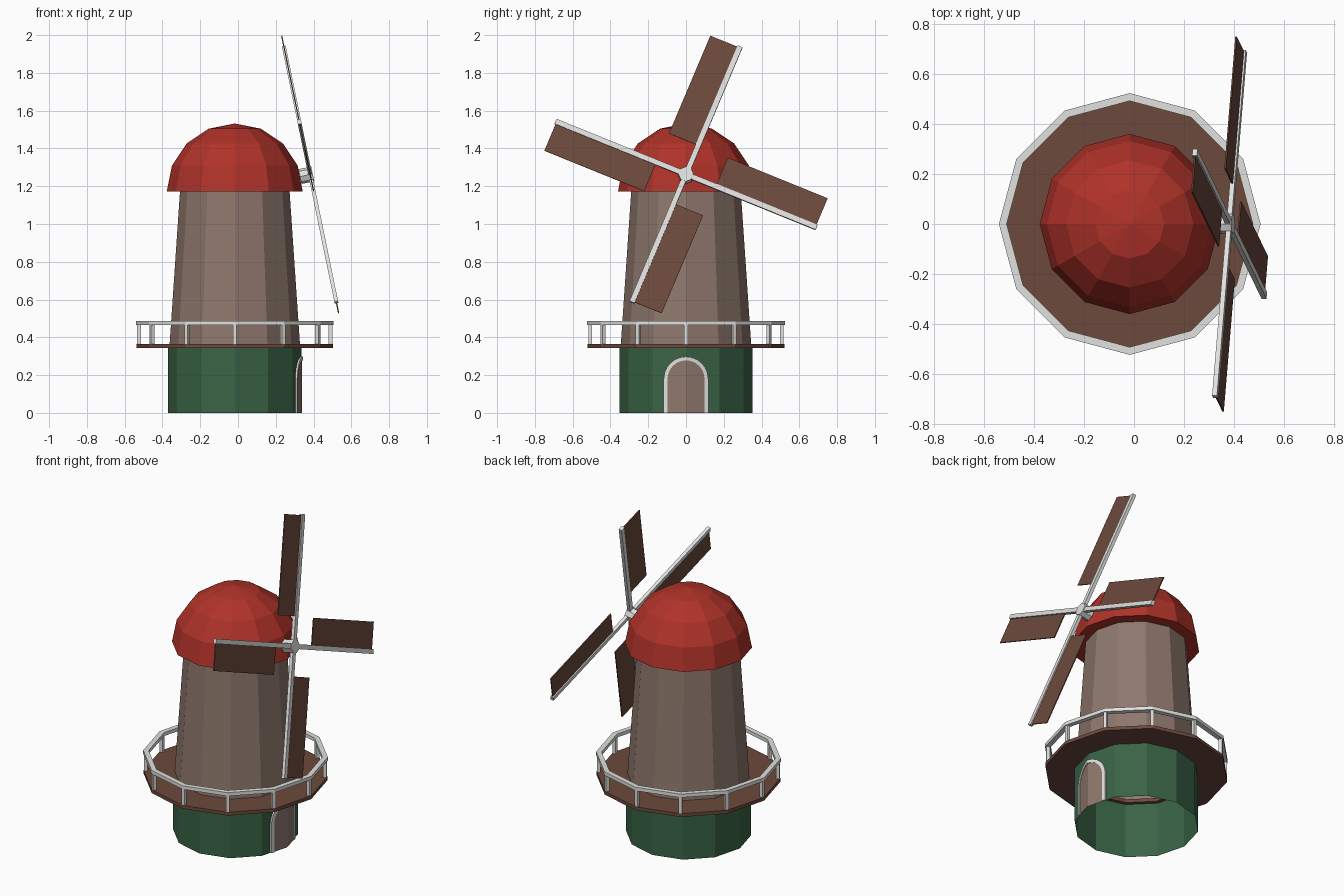
import bpy, bmesh, math
from mathutils import Matrix, Vector

if "Cube" in bpy.data.objects:
    bpy.data.objects.remove(bpy.data.objects["Cube"])

CX = -0.017   # tower axis
N = 12        # sides of all round parts


def mat(name, rgb):
    m = bpy.data.materials.new(name)
    m.diffuse_color = (*rgb, 1)
    m.use_nodes = True
    m.node_tree.nodes["Principled BSDF"].inputs["Base Color"].default_value = m.diffuse_color
    return m


RED = mat("red roof", (0.43, 0.032, 0.022))
GREEN = mat("green base", (0.041, 0.125, 0.06))
BEIGE = mat("beige wall", (0.27, 0.185, 0.15))
BROWN = mat("brown wood", (0.15, 0.066, 0.046))
WHITE = mat("white trim", (0.75, 0.75, 0.74))


def make(name, verts, faces, material, matrix=None):
    bm = bmesh.new()
    vs = [bm.verts.new(v) for v in verts]
    for f in faces:
        bm.faces.new([vs[i] for i in f])
    bmesh.ops.remove_doubles(bm, verts=bm.verts, dist=1e-5)
    bmesh.ops.recalc_face_normals(bm, faces=bm.faces)
    me = bpy.data.meshes.new(name)
    bm.to_mesh(me)
    bm.free()
    me.materials.append(material)
    ob = bpy.data.objects.new(name, me)
    bpy.context.collection.objects.link(ob)
    if matrix:
        ob.matrix_world = matrix
    return ob


def lathe(name, profile, material, closed=False, matrix=None, n=N):
    """Spin (radius, z) points around z; closed joins last ring to first."""
    verts = [(r * math.cos(2 * math.pi * k / n), r * math.sin(2 * math.pi * k / n), z)
             for r, z in profile for k in range(n)]
    P, faces = len(profile), []
    for i in range(P if closed else P - 1):
        a, b = i * n, (i + 1) % P * n
        faces += [(a + k, a + (k + 1) % n, b + (k + 1) % n, b + k) for k in range(n)]
    ob = make(name, verts, [], material, matrix)
    bm = bmesh.new()
    vs = [bm.verts.new(v) for v in verts]
    for f in faces:
        bm.faces.new([vs[i] for i in f])
    bmesh.ops.remove_doubles(bm, verts=bm.verts, dist=1e-5)
    bmesh.ops.dissolve_degenerate(bm, edges=bm.edges, dist=1e-5)
    bmesh.ops.recalc_face_normals(bm, faces=bm.faces)
    bm.to_mesh(ob.data)
    bm.free()
    return ob


def box(name, lo, hi, material, matrix=None):
    verts = [(x, y, z) for x in (lo[0], hi[0]) for y in (lo[1], hi[1]) for z in (lo[2], hi[2])]
    faces = [(0, 1, 3, 2), (4, 6, 7, 5), (0, 4, 5, 1), (2, 3, 7, 6), (0, 2, 6, 4), (1, 5, 7, 3)]
    return make(name, verts, faces, material, matrix)


AXIS = Matrix.Translation((CX, 0, 0))

# Tower: open green base, tapered wall, domed roof
lathe("base_wall", [(0.353, 0), (0.353, 0.35)], GREEN, matrix=AXIS)
lathe("tower_wall", [(0.346, 0.35), (0.29, 1.175)], BEIGE, matrix=AXIS)
dome = [(0, 1.172)] + [(0.36 * math.cos(a), 1.172 + 0.36 * math.sin(a))
                       for a in (math.radians(22.5 * i) for i in range(5))]
lathe("roof_dome", dome, RED, matrix=AXIS)

# Gallery: deck ring, rail ring and posts
lathe("deck", [(0.33, 0.343), (0.521, 0.343), (0.521, 0.364), (0.33, 0.364)], BROWN, True, AXIS)
lathe("rail", [(0.492, 0.465), (0.523, 0.465), (0.523, 0.487), (0.492, 0.487)], WHITE, True, AXIS)
for k in range(N):
    box(f"rail_post_{k + 1}", (0.497, -0.01, 0.36), (0.517, 0.01, 0.468), WHITE,
        AXIS @ Matrix.Rotation(2 * math.pi * k / N, 4, 'Z'))

# Door, folded around the corner of the base
def wall(y, out):
    return CX + 0.353 + out - abs(y) * math.tan(math.radians(15))


def arch(r):
    pts = [(r, 0)] + [(r * math.cos(math.pi * i / 12), 0.18 + r * math.sin(math.pi * i / 12))
                      for i in range(13)]
    return pts + [(-r, 0)]


inner, outer = arch(0.098), arch(0.118)
verts, faces = [], []
for i, (y, z) in enumerate(inner):
    verts += [(wall(y, 0.004), y, z)]
mid = len(inner) // 2
verts.append((wall(0, 0.004), 0, 0))
foot = len(verts) - 1
faces = [tuple(range(mid + 1)) + (foot,), tuple(range(mid, len(inner))) + (foot,)]
make("door", verts, faces, BEIGE)

verts, faces = [], []
for (yi, zi), (yo, zo) in zip(inner, outer):
    verts += [(wall(yi, -0.003), yi, zi), (wall(yo, -0.003), yo, zo),
              (wall(yo, 0.009), yo, zo), (wall(yi, 0.009), yi, zi)]
for i in range(len(inner) - 1):
    a, b = 4 * i, 4 * i + 4
    faces += [(a + k, a + (k + 1) % 4, b + (k + 1) % 4, b + k) for k in range(4)]
e = len(verts) - 4
faces += [(0, 1, 2, 3), (e, e + 1, e + 2, e + 3)]
make("door_frame", verts, faces, WHITE)

# Sails: wheel plane leaning back about 11.6 degrees, four arms
t = math.radians(11.6)
wheel = Matrix(((0, -math.sin(t), math.cos(t), 0.382),
                (1, 0, 0, 0),
                (0, math.cos(t), math.sin(t), 1.262),
                (0, 0, 0, 1)))
lathe("hub", [(0, -0.055), (0.04, -0.055), (0.04, 0.014), (0, 0.014)], WHITE, matrix=wheel, n=8)
for k in range(4):
    m = wheel @ Matrix.Rotation(math.radians(67.5 + 90 * k), 4, 'Z')
    box(f"sail_arm_{k + 1}", (0, -0.014, -0.01), (0.748, 0.014, 0.01), WHITE, m)
    box(f"sail_board_{k + 1}", (0.17, 0.0, -0.003), (0.742, 0.168, 0.003), BROWN, m)
